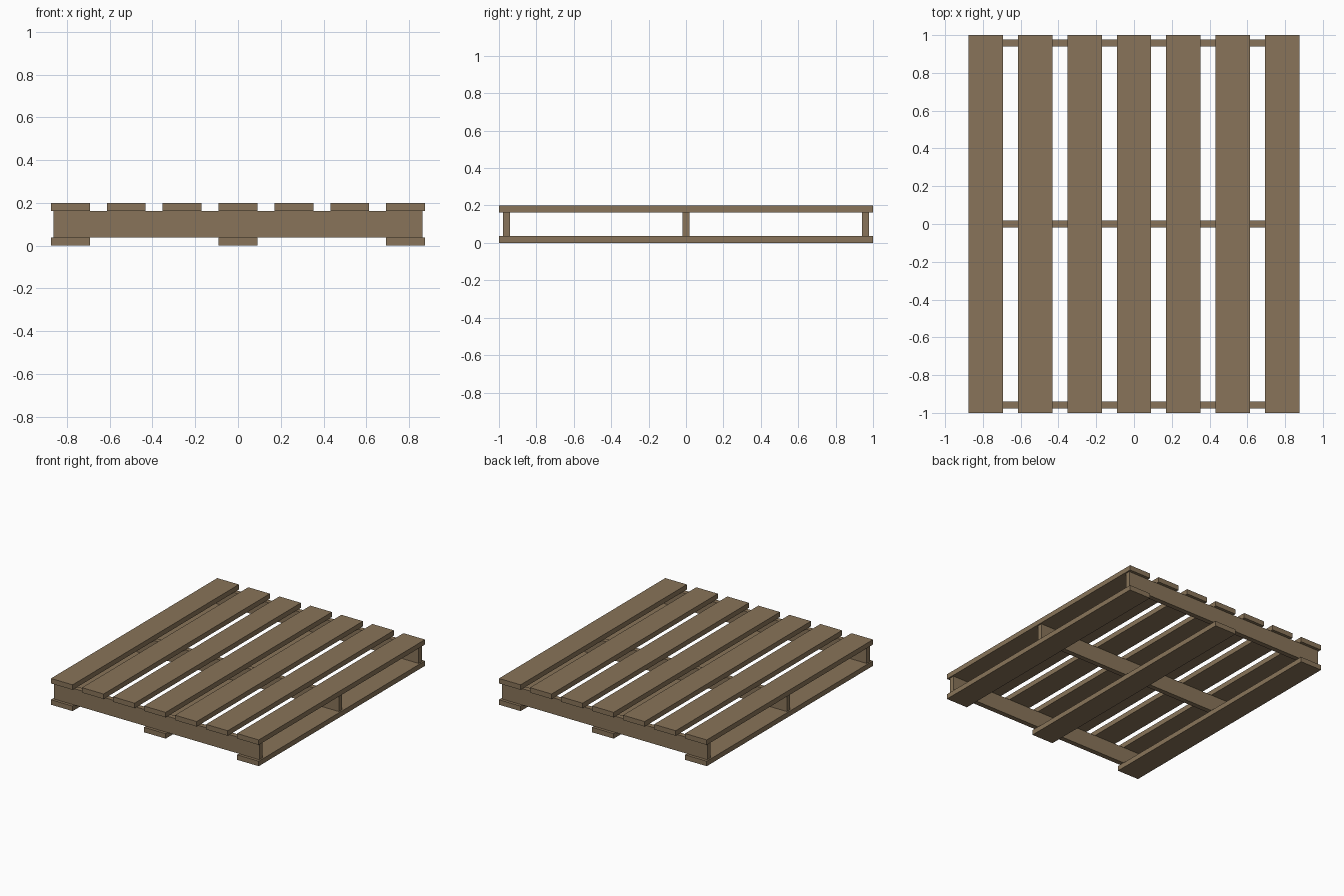
import bpy

if "Cube" in bpy.data.objects:
    bpy.data.objects.remove(bpy.data.objects["Cube"])

wood = bpy.data.materials.new("weathered wood")
wood.diffuse_color = (0.25, 0.175, 0.1, 1)
wood.use_nodes = True
wood.node_tree.nodes["Principled BSDF"].inputs["Base Color"].default_value = wood.diffuse_color

THICK = 0.038      # board thickness
BOARD_W = 0.182    # board width
STRINGER_H = 0.124
PITCH = 0.2613     # spacing of the top boards


def box(name, center, size):
    bpy.ops.mesh.primitive_cube_add(size=1, location=center)
    ob = bpy.context.object
    ob.name = name
    ob.scale = size
    bpy.ops.object.transform_apply(location=False, rotation=False, scale=True)
    ob.data.materials.append(wood)
    return ob


# Seven deck boards on top
for i in range(-3, 4):
    box(f"top_board_{i + 4}", (i * PITCH, 0, THICK * 1.5 + STRINGER_H), (BOARD_W, 2, THICK))

# Three boards underneath, below the outer and middle deck boards
for i in (-3, 0, 3):
    box(f"bottom_board_{i // 3 + 2}", (i * PITCH, 0, THICK / 2), (BOARD_W, 2, THICK))

# Three upright stringers running across, between the two layers
for n, y in enumerate((-0.959, 0, 0.959), 1):
    box(f"stringer_{n}", (0, y, THICK + STRINGER_H / 2), (1.728, THICK, STRINGER_H))
